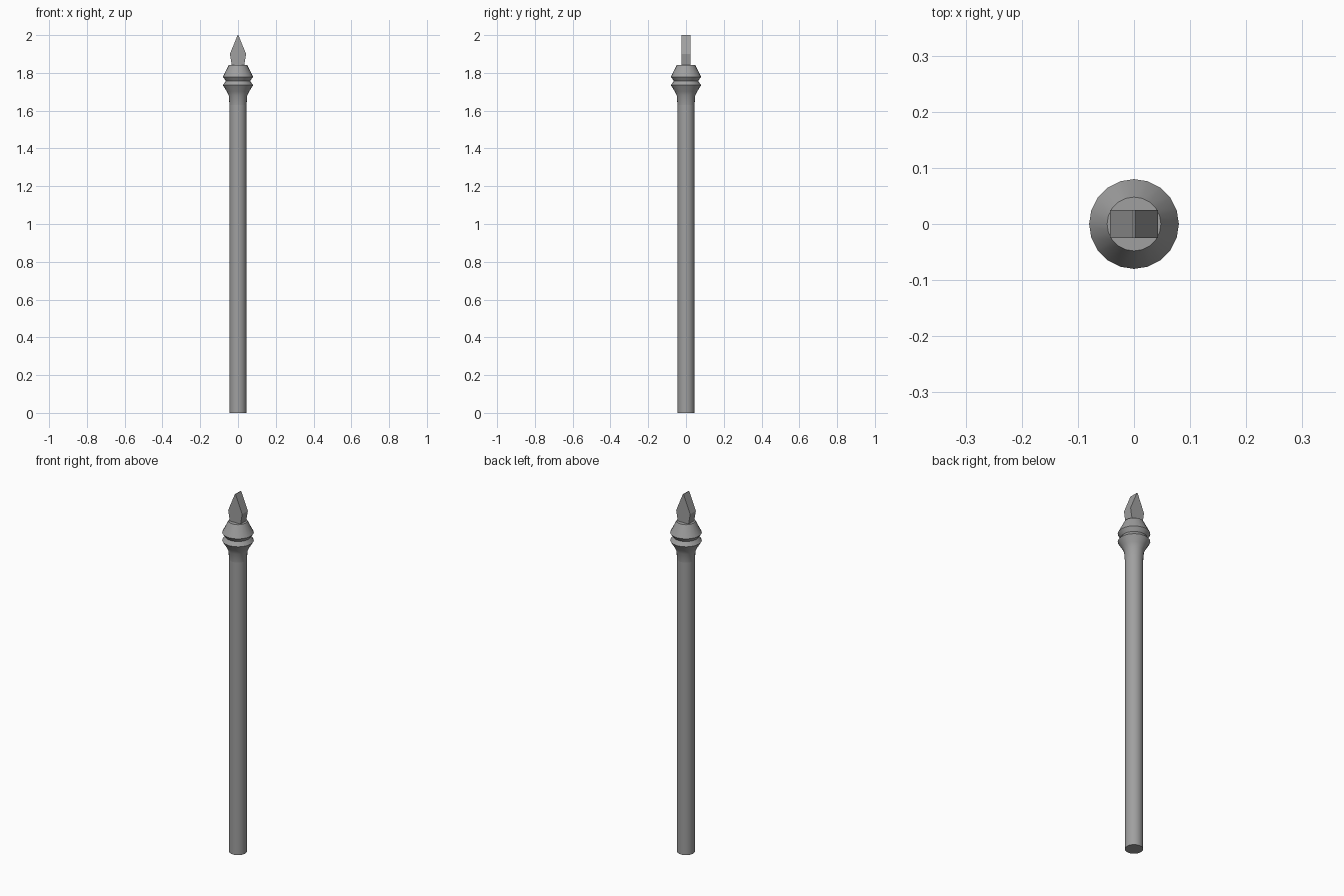
import bpy, bmesh, math

if "Cube" in bpy.data.objects:
    bpy.data.objects.remove(bpy.data.objects["Cube"])

SIDES = 20
grey = bpy.data.materials.new("iron grey")
grey.diffuse_color = (0.35, 0.35, 0.35, 1)
grey.use_nodes = True
grey.node_tree.nodes["Principled BSDF"].inputs["Base Color"].default_value = grey.diffuse_color


def finish(name, bm, smooth):
    bmesh.ops.recalc_face_normals(bm, faces=bm.faces[:])
    mesh = bpy.data.meshes.new(name)
    bm.to_mesh(mesh)
    bm.free()
    mesh.materials.append(grey)
    obj = bpy.data.objects.new(name, mesh)
    bpy.context.collection.objects.link(obj)
    if smooth:
        bpy.ops.object.select_all(action='DESELECT')
        obj.select_set(True)
        bpy.context.view_layer.objects.active = obj
        bpy.ops.object.shade_smooth_by_angle(angle=math.radians(30))
    return obj


def lathe(name, profile):
    """Closed turned shape from (radius, height) points."""
    bm = bmesh.new()
    rings = []
    for r, z in profile:
        rings.append([bm.verts.new((r * math.cos(2 * math.pi * i / SIDES),
                                    r * math.sin(2 * math.pi * i / SIDES), z))
                      for i in range(SIDES)])
    for a, b in zip(rings, rings[1:]):
        for i in range(SIDES):
            j = (i + 1) % SIDES
            bm.faces.new((a[i], a[j], b[j], b[i]))
    bm.faces.new(rings[0])
    bm.faces.new(rings[-1])
    return finish(name, bm, True)


# Long round shaft
lathe("shaft", [(0.045, 0.0), (0.045, 1.64)])

# Flared collar with a groove between two rims
lathe("collar", [(0.045, 1.63), (0.049, 1.68), (0.060, 1.702), (0.080, 1.735),
                 (0.064, 1.757), (0.080, 1.779), (0.048, 1.843)])

# Flat-sided spear point, extruded front to back
half = [(0.033, 1.84), (0.043, 1.90), (0.002, 2.0)]
outline = half + [(-x, z) for x, z in reversed(half)]
bm = bmesh.new()
front, back = ([bm.verts.new((x, y, z)) for x, z in outline] for y in (-0.025, 0.025))
bm.faces.new(front)
bm.faces.new(back)
for i in range(len(outline)):
    j = (i + 1) % len(outline)
    bm.faces.new((front[i], front[j], back[j], back[i]))
finish("spear_point", bm, False)
